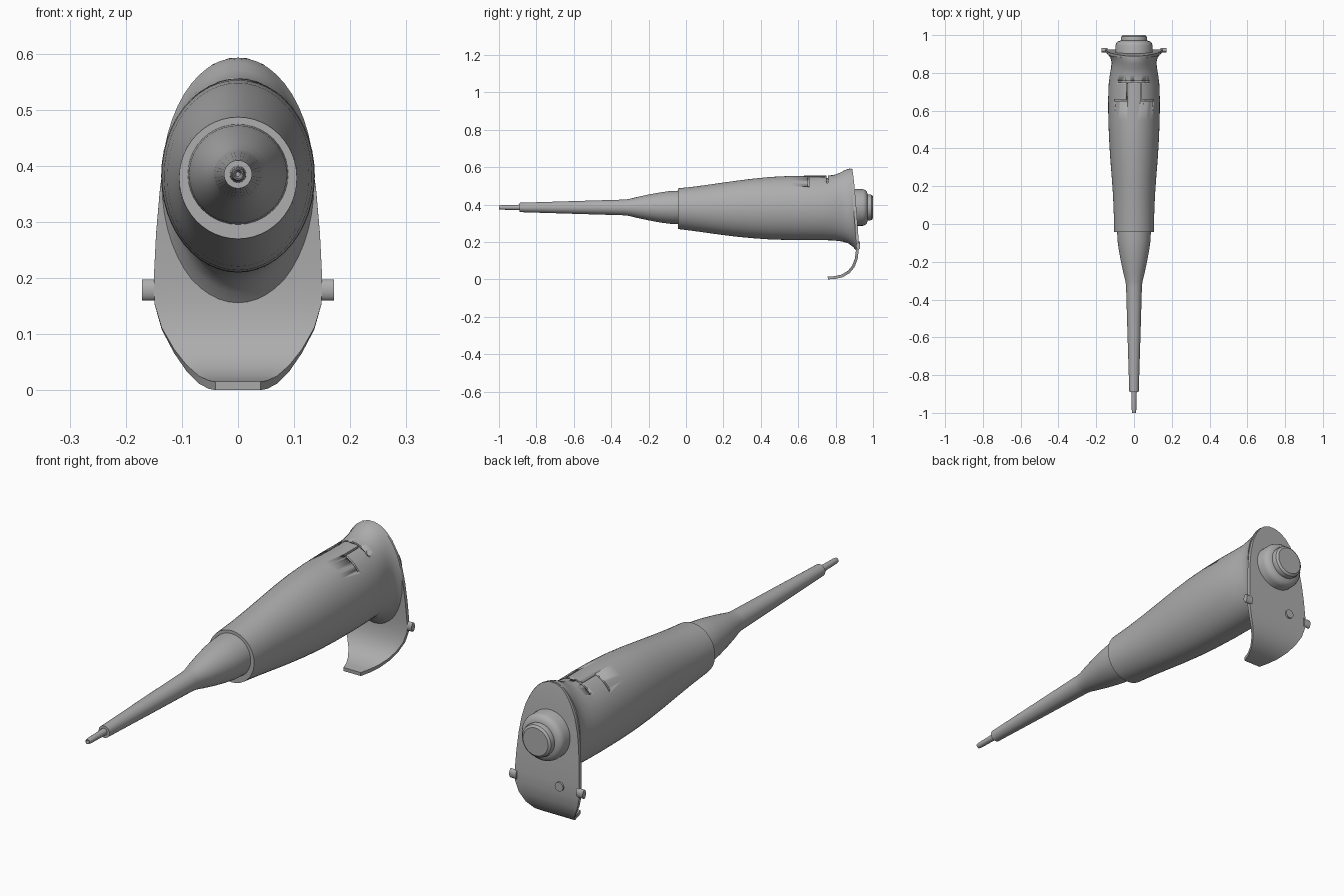
import bpy, bmesh, math

if "Cube" in bpy.data.objects:
    bpy.data.objects.remove(bpy.data.objects["Cube"], do_unlink=True)

grey = bpy.data.materials.new("plain grey")
grey.use_nodes = True
grey.diffuse_color = (0.42, 0.42, 0.42, 1)
grey.node_tree.nodes["Principled BSDF"].inputs["Base Color"].default_value = (0.42, 0.42, 0.42, 1)

AXIS_Z = 0.385


def finish(name, bm, smooth=True):
    bmesh.ops.recalc_face_normals(bm, faces=bm.faces)
    mesh = bpy.data.meshes.new(name)
    bm.to_mesh(mesh)
    bm.free()
    mesh.materials.append(grey)
    ob = bpy.data.objects.new(name, mesh)
    bpy.context.collection.objects.link(ob)
    bpy.ops.object.select_all(action='DESELECT')
    bpy.context.view_layer.objects.active = ob
    ob.select_set(True)
    if smooth:
        bpy.ops.object.shade_smooth_by_angle(angle=math.radians(35))
    return ob


def loft(name, rings):
    """Skin a list of closed rings of points and cap both ends."""
    bm = bmesh.new()
    loops = [[bm.verts.new(p) for p in ring] for ring in rings]
    for a, b in zip(loops, loops[1:]):
        for i in range(len(a)):
            j = (i + 1) % len(a)
            bm.faces.new((a[i], a[j], b[j], b[i]))
    bm.faces.new(loops[0])
    bm.faces.new(loops[-1])
    return finish(name, bm)


def ellipse(y, low, high, rx, tilt=0.0, n=48):
    zc, rz = (low + high) / 2, (high - low) / 2
    ring = []
    for i in range(n):
        a = math.tau * i / n
        dz = rz * math.sin(a)
        ring.append((rx * math.cos(a), y - tilt * dz, zc + dz))
    return ring


def lathe(name, profile, n=40):
    return loft(name, [ellipse(y, AXIS_Z - r, AXIS_Z + r, r, 0, n) for y, r in profile])


# Handle: y, lowest z, highest z, half width, backward lean
handle = loft("handle", [ellipse(*s) for s in [
    (-0.043, 0.27, 0.487, 0.105), (0.05, 0.258, 0.497, 0.107),
    (0.15, 0.244, 0.511, 0.111), (0.25, 0.231, 0.525, 0.118),
    (0.35, 0.221, 0.538, 0.126), (0.45, 0.214, 0.548, 0.132),
    (0.55, 0.211, 0.553, 0.136), (0.66, 0.21, 0.555, 0.137),
    (0.74, 0.21, 0.555, 0.134), (0.79, 0.209, 0.558, 0.128),
    (0.83, 0.203, 0.571, 0.121, 0.03), (0.858, 0.193, 0.584, 0.119, 0.05),
    (0.88, 0.174, 0.591, 0.125, 0.065), (0.897, 0.15, 0.593, 0.136, 0.075)]])


# Shallow grooves on top of the handle
def groove(y0, y1, x0, x1, steps=8):
    rings = []
    for k in range(steps + 1):
        x = x0 + (x1 - x0) * k / steps
        z = 0.382 + 0.173 * math.sqrt(1 - (x / 0.137) ** 2)
        rings.append([(x, y0, z - 0.012), (x, y1, z - 0.012),
                      (x, y1, z + 0.02), (x, y0, z + 0.02)])
    return loft("groove_cutter", rings)


cutters = [groove(0.75, 0.758, -0.085, 0.085, 16)]
for side in (-1, 1):
    cutters.append(groove(0.65, 0.658, *sorted((side * 0.035, side * 0.102))))
    cutters.append(groove(0.654, 0.745, *sorted((side * 0.034, side * 0.041)), 2))
for cutter in cutters:
    bpy.context.view_layer.objects.active = handle
    mod = handle.modifiers.new("groove", 'BOOLEAN')
    mod.operation = 'DIFFERENCE'
    mod.solver = 'EXACT'
    mod.object = cutter
    bpy.ops.object.modifier_apply(modifier=mod.name)
    bpy.data.objects.remove(cutter, do_unlink=True)

# Nose cone, long shaft and tip
lathe("shaft", [(-0.89, 0.025), (-0.6, 0.034), (-0.33, 0.042), (-0.305, 0.045),
                (-0.26, 0.056), (-0.2, 0.069), (-0.14, 0.08), (-0.09, 0.087), (-0.03, 0.09)])
lathe("tip", [(-0.97, 0.004), (-1.0, 0.008), (-1.0, 0.01), (-0.985, 0.012),
              (-0.93, 0.013), (-0.88, 0.015)], 24)

# Push button with a stepped cap
lathe("push_button", [(0.88, 0.098), (0.945, 0.098), (0.957, 0.094), (0.966, 0.086),
                      (0.97, 0.074), (0.972, 0.066)])
lathe("button_cap", [(0.96, 0.068), (0.982, 0.07), (0.993, 0.067), (1.0, 0.058)])

# Back plate curling forward into a finger hook: y, z, half width
rows = [(0.881, 0.591, 0.015), (0.883, 0.58, 0.045), (0.886, 0.56, 0.068),
        (0.89, 0.53, 0.09), (0.895, 0.48, 0.114), (0.9, 0.42, 0.13),
        (0.905, 0.36, 0.139), (0.911, 0.28, 0.146), (0.916, 0.2, 0.15),
        (0.916, 0.155, 0.149), (0.91, 0.11, 0.136), (0.895, 0.07, 0.114),
        (0.87, 0.04, 0.092), (0.835, 0.019, 0.07), (0.795, 0.01, 0.052),
        (0.758, 0.008, 0.04)]
bm = bmesh.new()
grid = [[bm.verts.new((w * (k / 4 - 1), y, z)) for k in range(9)] for y, z, w in rows]
for a, b in zip(grid, grid[1:]):
    for k in range(8):
        bm.faces.new((a[k], a[k + 1], b[k + 1], b[k]))
hook = finish("finger_hook", bm, False)
mod = hook.modifiers.new("thickness", 'SOLIDIFY')
mod.thickness = 0.015
mod.offset = 0
bpy.ops.object.modifier_apply(modifier=mod.name)
bpy.ops.object.shade_smooth_by_angle(angle=math.radians(35))


# Small pegs on both edges and a round stud on the back
def peg(name, x0, x1):
    loft(name, [[(x, 0.92 + 0.011 * math.cos(math.tau * i / 20),
                  0.179 + 0.019 * math.sin(math.tau * i / 20)) for i in range(20)]
                for x in (x0, x1)])


peg("left_peg", 0.14, 0.171)
peg("right_peg", -0.171, -0.14)
loft("back_stud", [[(-0.06 + 0.019 * math.cos(math.tau * i / 24), y,
                     0.185 + 0.019 * math.sin(math.tau * i / 24)) for i in range(24)]
                   for y in (0.91, 0.931)])
